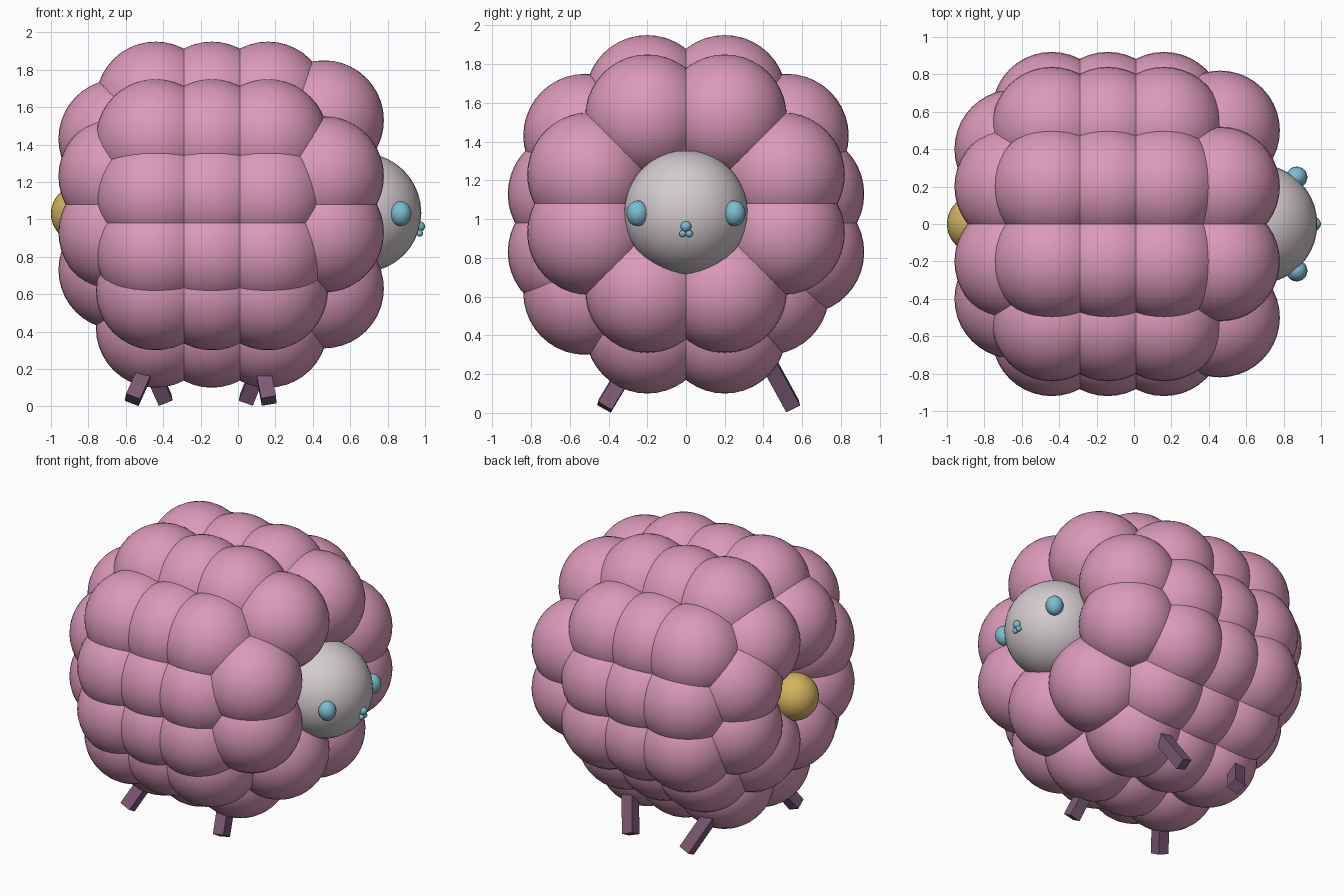
import bpy
from mathutils import Vector

cube = bpy.data.objects.get("Cube")
if cube:
    bpy.data.objects.remove(cube, do_unlink=True)


def material(name, rgb):
    m = bpy.data.materials.new(name)
    m.use_nodes = True
    m.diffuse_color = (*rgb, 1)
    m.node_tree.nodes["Principled BSDF"].inputs["Base Color"].default_value = (*rgb, 1)
    return m


PINK = material("pink_wool", (0.71, 0.32, 0.49))
GREY = material("pale_grey", (0.66, 0.60, 0.62))
BLUE = material("sky_blue", (0.20, 0.50, 0.64))
GOLD = material("gold", (0.66, 0.46, 0.11))
PLUM = material("plum", (0.20, 0.10, 0.175))


def ball(name, center, radius, mat, scale=(1, 1, 1), segments=40):
    bpy.ops.mesh.primitive_uv_sphere_add(
        segments=segments, ring_count=segments // 2, radius=radius, location=center)
    ob = bpy.context.object
    ob.name = name
    ob.scale = scale
    ob.data.materials.append(mat)
    bpy.ops.object.shade_smooth()
    return ob


def wool_ring(name, x, half_ring):
    """Balls at (y, z), repeated on both sides of the body."""
    for y, z in half_ring:
        for side in (-1, 1):
            # the low flank tuft sits further in on the far side
            yy = 0.42 if (y, z, side) == (0.52, 0.62, 1) else side * y
            ball(name, (x, yy, z), 0.32, PINK)


# Woolly body: three wide rings closed by a smaller ring at each end
wide = [(0.2, 1.63), (0.52, 1.43), (0.6, 1.13), (0.6, 0.83), (0.52, 0.62), (0.2, 0.42)]
for x in (-0.44, -0.14, 0.16):
    wool_ring("body_wool", x, wide)
wool_ring("chest_wool", 0.46, [(0.2, 1.53), (0.5, 1.23), (0.5, 0.93), (0.2, 0.63)])
wool_ring("rump_wool", -0.64, [(0.2, 1.43), (0.4, 1.23), (0.4, 0.93), (0.2, 0.73)])
ball("body_core", (-0.1, 0, 1.03), 0.55, PINK)

# Head, eyes, nose and tail
ball("head", (0.66, 0, 1.035), 0.32, GREY)
for side in (-1, 1):
    ball("eye", (0.87, side * 0.25, 1.03), 0.06, BLUE, (0.95, 0.95, 1.1), 24)
    ball("nostril", (0.972, side * 0.017, 0.925), 0.018, BLUE, segments=16)
ball("nose", (0.972, 0, 0.962), 0.028, BLUE, segments=16)
ball("tail", (-0.845, 0, 1.03), 0.155, GOLD)


# Splayed square legs: foot position and lean per unit of height
def leg(name, foot, lean):
    axis = Vector((*lean, 1)).normalized()
    length = 0.36
    bpy.ops.mesh.primitive_cube_add(size=1, location=Vector(foot) + axis * length / 2)
    ob = bpy.context.object
    ob.name = name
    ob.scale = (0.08, 0.08, length)
    ob.rotation_mode = "QUATERNION"
    ob.rotation_quaternion = Vector((0, 0, 1)).rotation_difference(axis)
    ob.data.materials.append(PLUM)


leg("front_right_leg", (0.165, -0.42, 0.03), (-0.2, 0.6))
leg("front_left_leg", (0.045, 0.55, 0.035), (0.4, -0.55))
leg("back_right_leg", (-0.565, -0.42, 0.035), (0.45, 0.6))
leg("back_left_leg", (-0.39, 0.55, 0.035), (-0.45, -0.55))
